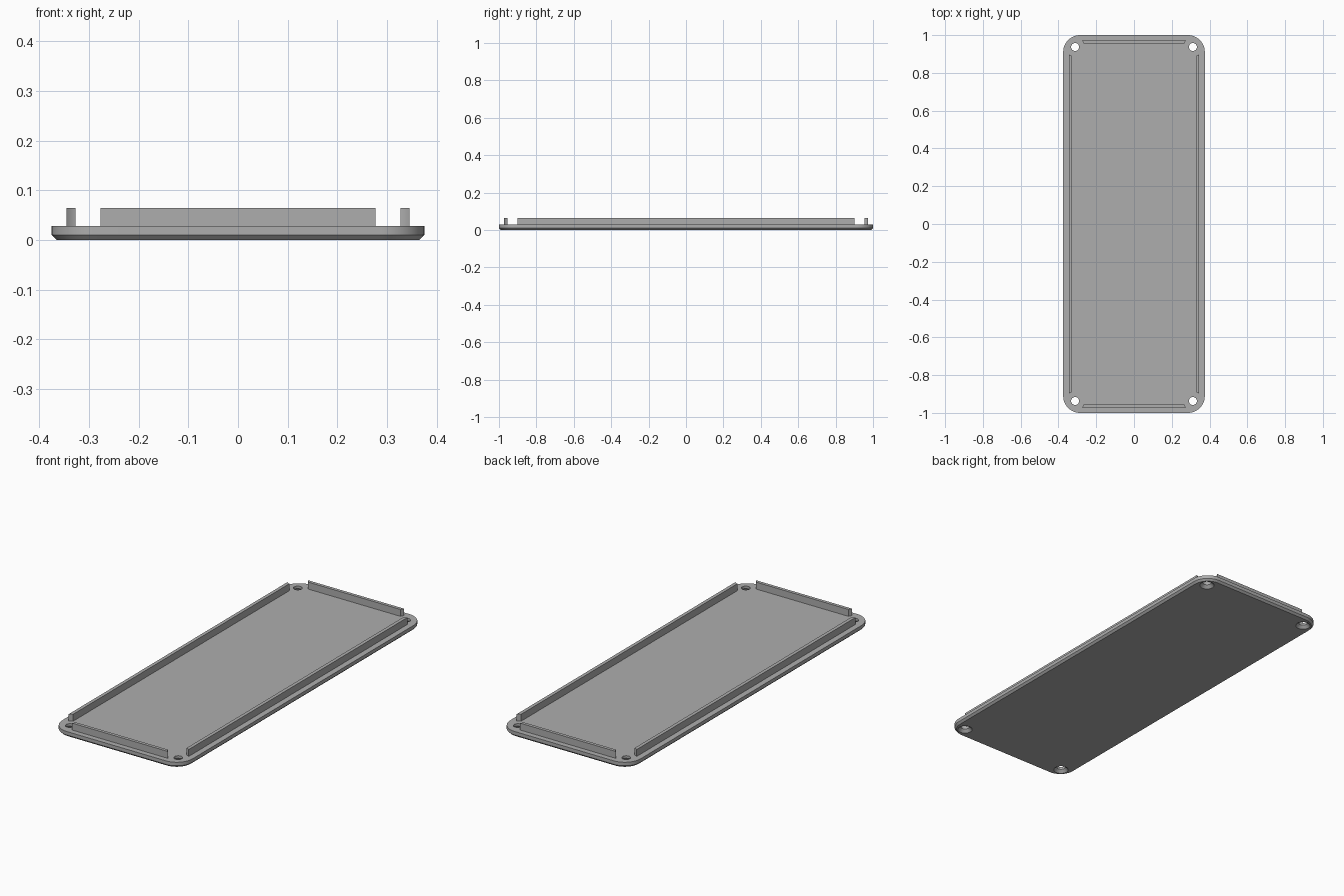
import bpy, bmesh, math

if "Cube" in bpy.data.objects:
    bpy.data.objects.remove(bpy.data.objects["Cube"], do_unlink=True)

HALF_X, HALF_Y, TOP, RIB_TOP = 0.375, 1.0, 0.028, 0.064
HOLE_X, HOLE_Y = 0.312, 0.937
CORNERS = [(sx * HOLE_X, sy * HOLE_Y) for sx in (-1, 1) for sy in (-1, 1)]

grey = bpy.data.materials.new("plain grey")
grey.use_nodes = True
colour = (0.42, 0.42, 0.42, 1)
grey.diffuse_color = colour
grey.node_tree.nodes["Principled BSDF"].inputs["Base Color"].default_value = colour


def make_object(name, bm):
    bmesh.ops.recalc_face_normals(bm, faces=bm.faces)
    mesh = bpy.data.meshes.new(name)
    bm.to_mesh(mesh)
    bm.free()
    mesh.materials.append(grey)
    obj = bpy.data.objects.new(name, mesh)
    bpy.context.collection.objects.link(obj)
    return obj


def loft(bm, rings):
    """Skin a closed solid through rings of matching points."""
    loops = [[bm.verts.new(p) for p in ring] for ring in rings]
    n = len(loops[0])
    for a, b in zip(loops, loops[1:]):
        for i in range(n):
            j = (i + 1) % n
            bm.faces.new((a[i], a[j], b[j], b[i]))
    bm.faces.new(loops[0][::-1])
    bm.faces.new(loops[-1])


def rounded_ring(inset, z, radius=0.09, steps=12):
    points = []
    for k, (sx, sy) in enumerate([(1, 1), (-1, 1), (-1, -1), (1, -1)]):
        for i in range(steps + 1):
            a = math.pi / 2 * (k + i / steps)
            points.append((sx * (HALF_X - radius) + (radius - inset) * math.cos(a),
                           sy * (HALF_Y - radius) + (radius - inset) * math.sin(a), z))
    return points


def round_cutter(name, profile, steps=40):
    """Turned cutter at each screw position; profile is (radius, z)."""
    bm = bmesh.new()
    for cx, cy in CORNERS:
        loft(bm, [[(cx + r * math.cos(math.tau * i / steps),
                    cy + r * math.sin(math.tau * i / steps), z)
                   for i in range(steps)] for r, z in profile])
    obj = make_object(name, bm)
    obj.hide_render = True
    return obj


def cut(obj, cutter):
    mod = obj.modifiers.new("cut", "BOOLEAN")
    mod.operation = "DIFFERENCE"
    mod.solver = "EXACT"
    mod.object = cutter
    bpy.context.view_layer.objects.active = obj
    bpy.ops.object.modifier_apply(modifier=mod.name)


def rib(name, x0, x1, y0, y1):
    bm = bmesh.new()
    loft(bm, [[(x0, y0, z), (x1, y0, z), (x1, y1, z), (x0, y1, z)]
              for z in (TOP - 0.004, RIB_TOP)])
    return make_object(name, bm)


# Base plate with chamfered lower rim
bm = bmesh.new()
loft(bm, [rounded_ring(0.01, 0), rounded_ring(0, 0.01), rounded_ring(0, TOP)])
plate = make_object("base_plate", bm)

# Countersunk screw holes
holes = round_cutter("screw_hole_cutter",
                     [(0.039, -0.003), (0.021, 0.015), (0.021, 0.05)])
cut(plate, holes)

# Locating ribs, ends cut round about each screw hole
clearance = round_cutter("clearance_cutter", [(0.05, 0), (0.05, 0.1)])
parts = [plate]
for side, s in (("left", 1), ("right", -1)):
    x0, x1 = sorted((s * 0.327, s * 0.345))
    parts.append(rib(side + "_rib", x0, x1, -0.92, 0.92))
for end, s in (("front", -1), ("back", 1)):
    y0, y1 = sorted((s * 0.955, s * 0.972))
    parts.append(rib(end + "_rib", -0.3, 0.3, y0, y1))
for part in parts[1:]:
    cut(part, clearance)

for cutter in (holes, clearance):
    bpy.data.objects.remove(cutter, do_unlink=True)

# Smooth the round walls, keep edges sharp
bpy.ops.object.select_all(action="DESELECT")
for part in parts:
    part.select_set(True)
bpy.context.view_layer.objects.active = plate
bpy.ops.object.shade_smooth_by_angle(angle=math.radians(30))
